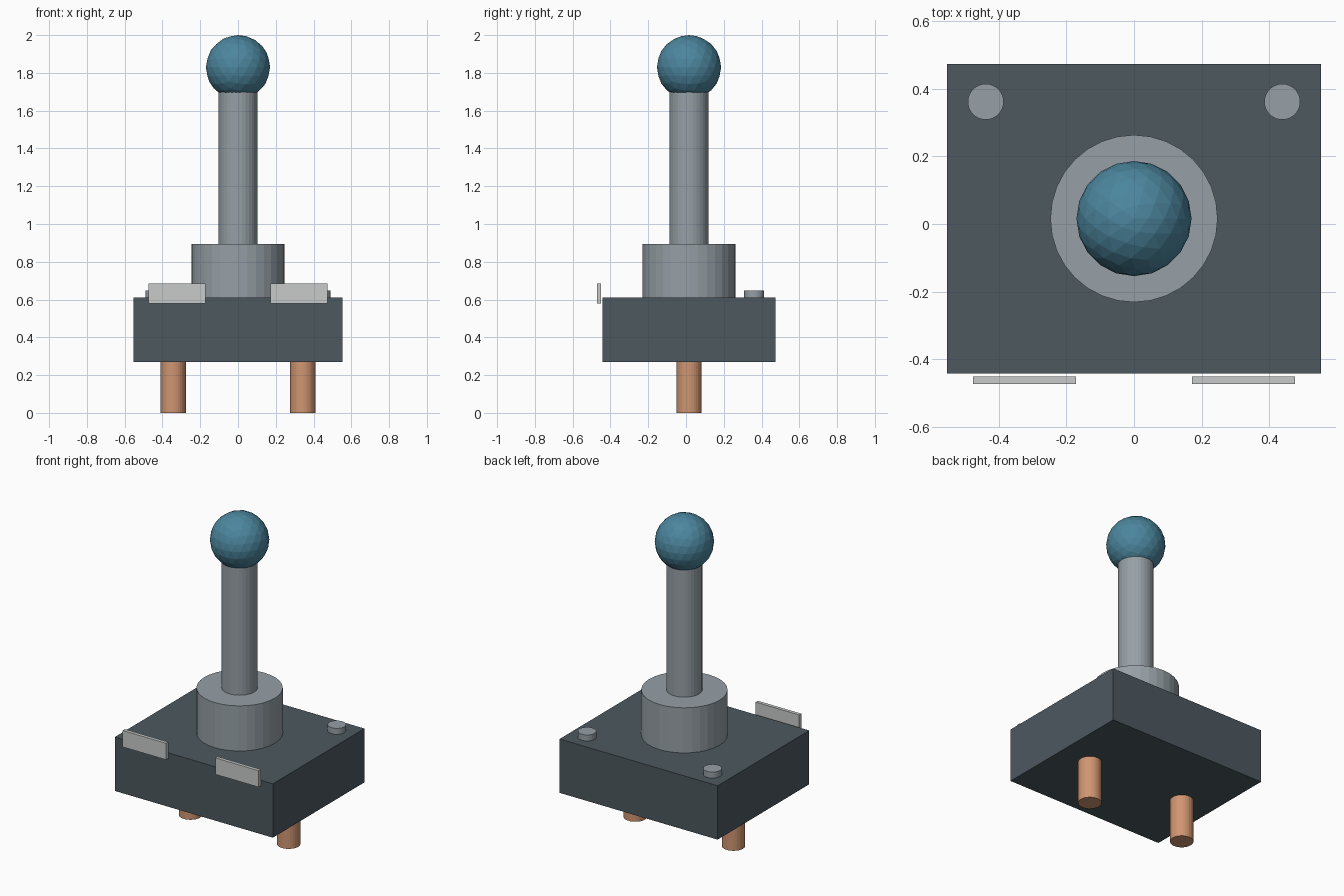
import bpy

if "Cube" in bpy.data.objects:
    bpy.data.objects.remove(bpy.data.objects["Cube"])

CY = 0.016  # depth centre of the body


def material(name, rgb):
    """Flat colour given as sRGB 0-255, stored as linear."""
    m = bpy.data.materials.new(name)
    lin = [((c / 255 + 0.055) / 1.055) ** 2.4 for c in rgb]
    m.diffuse_color = (*lin, 1.0)
    m.use_nodes = True
    m.node_tree.nodes["Principled BSDF"].inputs["Base Color"].default_value = m.diffuse_color
    return m


slate = material("dark slate", (76, 88, 95))
steel = material("steel grey", (150, 160, 166))
silver = material("pale silver", (200, 203, 202))
copper = material("copper", (208, 150, 114))
blue = material("teal blue", (76, 134, 158))


def finish(name, mat):
    ob = bpy.context.object
    ob.name = name
    ob.data.materials.append(mat)
    return ob


def box(name, mat, x0, x1, y0, y1, z0, z1):
    bpy.ops.mesh.primitive_cube_add(
        size=1, location=((x0 + x1) / 2, (y0 + y1) / 2, (z0 + z1) / 2))
    bpy.context.object.scale = (x1 - x0, y1 - y0, z1 - z0)
    bpy.ops.object.transform_apply(location=False, rotation=False, scale=True)
    return finish(name, mat)


def cylinder(name, mat, x, y, r, z0, z1, sides=32):
    bpy.ops.mesh.primitive_cylinder_add(
        vertices=sides, radius=r, depth=z1 - z0, location=(x, y, (z0 + z1) / 2))
    return finish(name, mat)


# Switch body, collar and lever
box("body", slate, -0.552, 0.552, -0.441, 0.473, 0.27, 0.61)
cylinder("collar", steel, 0, CY, 0.247, 0.61, 0.895)
cylinder("lever_shaft", steel, 0, CY, 0.103, 0.895, 1.72)

# Faceted ball knob
bpy.ops.mesh.primitive_ico_sphere_add(subdivisions=3, radius=0.17, location=(0, CY, 1.83))
finish("ball_knob", blue)

# Mirrored pairs: contact pins, rear studs, front plates
for side, s in (("left", -1), ("right", 1)):
    cylinder(side + "_pin", copper, s * 0.343, CY, 0.067, 0, 0.27)
    cylinder(side + "_stud", steel, s * 0.438, 0.361, 0.053, 0.61, 0.648)
    xa, xb = sorted((s * 0.172, s * 0.475))
    box(side + "_front_plate", silver, xa, xb, -0.472, -0.45, 0.58, 0.684)
